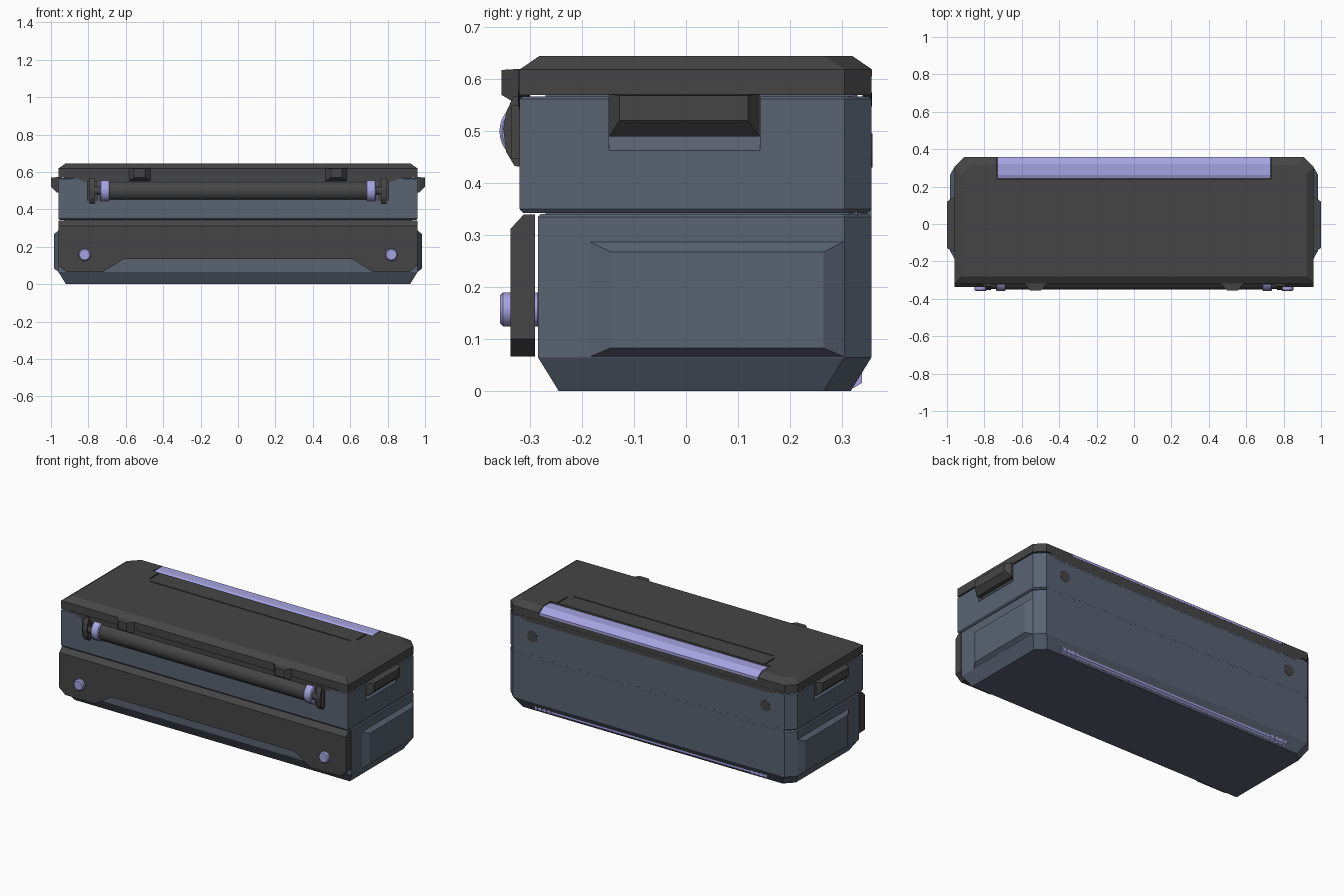
import bpy, bmesh, math

if "Cube" in bpy.data.objects:
    bpy.data.objects.remove(bpy.data.objects["Cube"])


def material(name, rgb):
    m = bpy.data.materials.new(name)
    m.diffuse_color = (*rgb, 1)
    m.use_nodes = True
    m.node_tree.nodes["Principled BSDF"].inputs["Base Color"].default_value = m.diffuse_color
    return m


BODY = material("blue_grey_shell", (0.10, 0.125, 0.17))
DARK = material("dark_plastic", (0.06, 0.06, 0.06))
TRIM = material("lilac_trim", (0.38, 0.37, 0.75))


def loft(name, rings, mat):
    """Closed solid through a list of equal-length point loops."""
    bm = bmesh.new()
    loops = [[bm.verts.new(p) for p in r] for r in rings]
    n = len(loops[0])
    for a, b in zip(loops, loops[1:]):
        for i in range(n):
            j = (i + 1) % n
            bm.faces.new((a[i], a[j], b[j], b[i]))
    bm.faces.new(loops[0])
    bm.faces.new(loops[-1])
    bmesh.ops.recalc_face_normals(bm, faces=bm.faces)
    me = bpy.data.meshes.new(name)
    bm.to_mesh(me)
    bm.free()
    me.materials.append(mat)
    ob = bpy.data.objects.new(name, me)
    bpy.context.collection.objects.link(ob)
    return ob


def prism_x(name, yz, x0, x1, mat):
    return loft(name, [[(x, y, z) for y, z in yz] for x in (x0, x1)], mat)


def prism_y(name, xz, y0, y1, mat):
    return loft(name, [[(x, y, z) for x, z in xz] for y in (y0, y1)], mat)


def box(name, x0, x1, y0, y1, z0, z1, mat):
    return prism_x(name, [(y0, z0), (y1, z0), (y1, z1), (y0, z1)], x0, x1, mat)


def cylinder(name, r, depth, loc, rot, mat, bevel=0):
    bpy.ops.mesh.primitive_cylinder_add(vertices=32, radius=r, depth=depth, location=loc, rotation=rot)
    ob = bpy.context.object
    ob.name = name
    ob.data.materials.append(mat)
    bpy.ops.object.shade_smooth_by_angle(angle=math.radians(30))
    if bevel:
        m = ob.modifiers.new("bevel", 'BEVEL')
        m.width, m.segments = bevel, 1
    return ob


def cut(target, cutter):
    m = target.modifiers.new("cut", 'BOOLEAN')
    m.operation, m.solver, m.object = 'DIFFERENCE', 'EXACT', cutter
    bpy.context.view_layer.objects.active = target
    bpy.ops.object.modifier_apply(modifier=m.name)
    bpy.data.objects.remove(cutter)


def plan(z, inset, y0, c=0.052):
    """Plan outline: square front corners, chamfered back corners."""
    x, y0, y1 = 0.96 - inset, y0 + inset, 0.357 - inset
    return [(-x, y0, z), (x, y0, z), (x, y1 - c, z), (x - c, y1, z), (-x + c, y1, z), (-x, y1 - c, z)]


ALONG_X = (0, math.pi / 2, 0)
ALONG_Y = (math.pi / 2, 0, 0)

# Shell: lower tub, upper tub, recessed core closing the seams
loft("lower_body", [plan(0, 0.04, -0.285), plan(0.065, 0, -0.285), plan(0.335, 0, -0.285),
                    plan(0.341, 0.006, -0.285)], BODY)
upper = loft("upper_body", [plan(0.343, 0.006, -0.32), plan(0.35, 0, -0.32), plan(0.562, 0, -0.32),
                            plan(0.567, 0.006, -0.32)], BODY)
box("seam_core", -0.93, 0.93, -0.27, 0.33, 0.30, 0.60, BODY)
box("back_seam_filler", -0.905, 0.905, 0.32, 0.3568, 0.33, 0.355, BODY)

# Lid with hinge notch and U-shaped groove
lid = loft("lid", [plan(0.57, 0, -0.32), plan(0.619, 0, -0.32), plan(0.645, 0.038, -0.32)], DARK)
cut(lid, box("hinge_cut", -0.735, 0.735, 0.24, 0.4, 0.612, 0.7, DARK))
cut(lid, box("groove_cut", -0.67, 0.67, 0.116, 0.123, 0.637, 0.7, DARK))
for s in (-1, 1):
    cut(lid, box("groove_side_cut", s * 0.689, s * 0.696, 0.145, 0.238, 0.637, 0.7, DARK))

# Hinge strip along the back top edge
prism_x("hinge_strip", [(0.243, 0.605), (0.243, 0.638), (0.262, 0.645), (0.32, 0.645), (0.358, 0.619),
                        (0.358, 0.605)], -0.73, 0.73, TRIM)

# Lid skirts dropping at the centre of front and back
skirt = [(-0.89, 0.575), (-0.87, 0.568), (-0.82, 0.548), (0.82, 0.548), (0.87, 0.568), (0.89, 0.575)]
prism_y("front_lid_skirt", skirt, -0.323, -0.30, DARK)
prism_y("back_lid_skirt", skirt, 0.34, 0.358, DARK)
ledge = [(-0.90, 0.567), (-0.875, 0.56), (-0.825, 0.54), (0.825, 0.54), (0.875, 0.56), (0.90, 0.567)]
prism_y("front_skirt_ledge", ledge, -0.3215, -0.31, BODY)
prism_y("back_skirt_ledge", ledge, 0.34, 0.3575, BODY)


# Front panel with notched bottom and bevelled top
def panel_ring(y, top):
    half = [(0.61, 0.135), (0.72, 0.066), (0.92, 0.066), (0.96, 0.10), (0.96, top)]
    pts = half + [(-x, z) for x, z in reversed(half)]
    return [(x, y, z) for x, z in pts]


loft("front_panel", [panel_ring(-0.291, 0.34), panel_ring(-0.312, 0.34), panel_ring(-0.338, 0.312)], DARK)

# Carry handle
cylinder("handle_grip", 0.053, 1.40, (0, -0.298, 0.50), ALONG_X, DARK)
cylinder("handle_axle", 0.022, 1.56, (0, -0.325, 0.50), ALONG_X, DARK)

for s in (-1, 1):
    side = "right" if s > 0 else "left"

    cylinder(f"{side}_handle_ring", 0.06, 0.052, (s * 0.712, -0.299, 0.50), ALONG_X, TRIM, 0.005)
    prism_x(f"{side}_handle_bracket",
            [(-0.30, 0.567), (-0.332, 0.567), (-0.345, 0.54), (-0.352, 0.505), (-0.346, 0.46),
             (-0.33, 0.433), (-0.30, 0.43)], s * 0.765, s * 0.795, DARK)
    box(f"{side}_bracket_foot", s * 0.752, s * 0.808, -0.336, -0.30, 0.448, 0.55, DARK)

    # Front lid catches
    loft(f"{side}_lid_catch", [[(s * x0, y, z0), (s * x1, y, z0), (s * x1, y, z1), (s * x0, y, z1)]
                               for x0, x1, y, z0, z1 in ((0.468, 0.582, -0.30, 0.55, 0.62),
                                                         (0.468, 0.582, -0.322, 0.55, 0.62),
                                                         (0.497, 0.555, -0.355, 0.57, 0.618))], DARK)

    # Front knobs and back plugs
    cylinder(f"{side}_front_knob", 0.033, 0.078, (s * 0.82, -0.319, 0.157), ALONG_Y, TRIM, 0.006)
    cylinder(f"{side}_back_plug", 0.033, 0.03, (s * 0.78, 0.344, 0.463), ALONG_Y, DARK)

    # Finger recess and side grip of the lid
    cut(upper, loft("recess_cut", [[(s * x, y, z) for x, z in ((0.97, 0.452), (0.932, 0.492),
                                                               (0.932, 0.60), (0.97, 0.60))]
                                   for y in (-0.148, 0.142)], BODY))
    loft(f"{side}_lid_grip", [[(s * x, y0, z0), (s * x, y1, z0), (s * x, y1, z1), (s * x, y0, z1)]
                              for x, y0, y1, z0, z1 in ((0.945, -0.147, 0.141, 0.49, 0.572),
                                                        (0.97, -0.147, 0.141, 0.49, 0.572),
                                                        (1.0, -0.128, 0.119, 0.521, 0.569))], DARK)

    # Raised side panel
    loft(f"{side}_side_panel", [[(s * x, y0, z0), (s * x, y1, z0), (s * x, y1, z1), (s * x, y0, z1)]
                                for x, y0, y1, z0, z1 in ((0.95, -0.185, 0.304, 0.066, 0.287),
                                                          (0.96, -0.185, 0.304, 0.066, 0.287),
                                                          (0.983, -0.145, 0.265, 0.083, 0.268))], BODY)

    # Ribs at the ends of the bottom rail
    for i in range(4):
        x = 0.67 + i * 0.03
        prism_x(f"{side}_rail_rib_{i + 1}", [(0.31, 0.006), (0.323, 0.006), (0.339, 0.016), (0.339, 0.037),
                                             (0.32, 0.037)], s * x, s * (x + 0.018), TRIM)

# Rail along the back bottom chamfer
prism_x("bottom_rail", [(0.31, 0.01), (0.324, 0.01), (0.336, 0.019), (0.336, 0.034), (0.32, 0.034)],
        -0.775, 0.775, TRIM)
